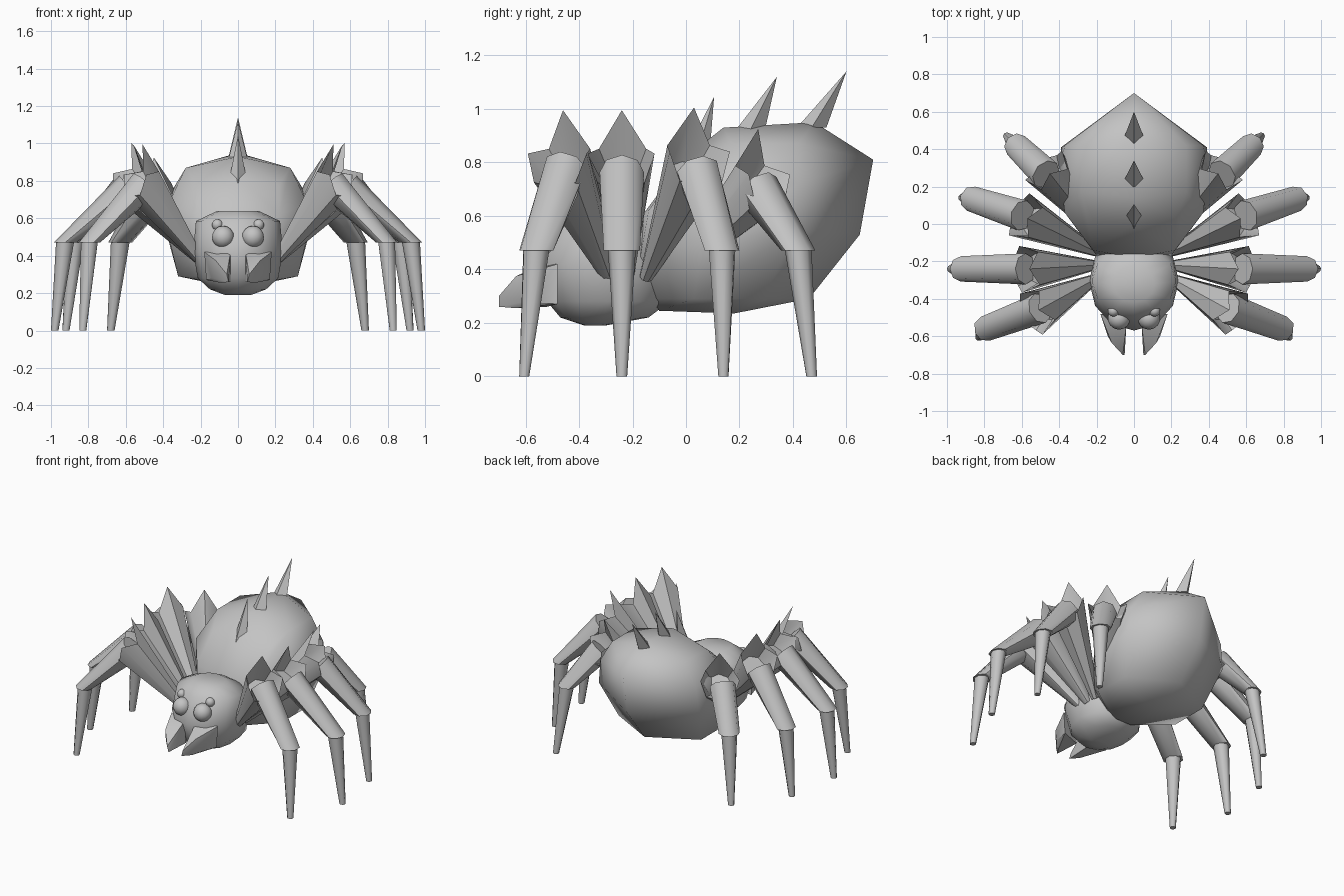
import bpy, bmesh, math
from mathutils import Vector

cube = bpy.data.objects.get("Cube")
if cube:
    bpy.data.objects.remove(cube)

GREY = (0.55, 0.55, 0.55, 1.0)
grey = bpy.data.materials.new("plain_grey")
grey.use_nodes = True
grey.diffuse_color = GREY
grey.node_tree.nodes["Principled BSDF"].inputs["Base Color"].default_value = GREY
X, Y, UP = Vector((1, 0, 0)), Vector((0, 1, 0)), Vector((0, 0, 1))


def finish(bm, name, angle):
    """Turn a bmesh into a shaded object."""
    bmesh.ops.recalc_face_normals(bm, faces=bm.faces[:])
    mesh = bpy.data.meshes.new(name)
    bm.to_mesh(mesh)
    bm.free()
    mesh.materials.append(grey)
    obj = bpy.data.objects.new(name, mesh)
    bpy.context.collection.objects.link(obj)
    bpy.ops.object.select_all(action='DESELECT')
    obj.select_set(True)
    bpy.context.view_layer.objects.active = obj
    bpy.ops.object.shade_smooth_by_angle(angle=math.radians(angle))


def hull(name, points, angle):
    """Wrap a closed skin around a set of points."""
    bm = bmesh.new()
    for p in points:
        bm.verts.new(p)
    out = bmesh.ops.convex_hull(bm, input=bm.verts[:])
    spare = {v for v in out["geom_interior"] + out["geom_unused"]
             if isinstance(v, bmesh.types.BMVert) and not v.link_faces}
    bmesh.ops.delete(bm, geom=list(spare), context='VERTS')
    finish(bm, name, angle)


def loft(name, rings, angle):
    """Skin equal rings of points and cap both ends."""
    bm = bmesh.new()
    loops = [[bm.verts.new(p) for p in ring] for ring in rings]
    n = len(loops[0])
    for a, b in zip(loops, loops[1:]):
        for i in range(n):
            j = (i + 1) % n
            bm.faces.new((a[i], a[j], b[j], b[i]))
    bm.faces.new(loops[0])
    bm.faces.new(loops[-1])
    finish(bm, name, angle)


def ring(centre, u, v, ru, rv, n):
    steps = [2 * math.pi * i / n for i in range(n)]
    return [centre + u * ru * math.cos(t) + v * rv * math.sin(t) for t in steps]


def frame(start, end):
    """Direction of a limb, its sideways axis and its upper side."""
    axis = (end - start).normalized()
    across = axis.cross(UP).normalized()
    return axis, across, across.cross(axis)


# Abdomen: six-sided cage, pointed at the rear
abdomen = [
    (0, .48, .95), (0, .14, .93), (0, 0, .82), (0, .70, .81), (0, .65, .53),
    (.28, .17, .87), (.28, .42, .87),
    (.37, .42, .72), (.39, .41, .55), (.40, .28, .62),
    (.37, .06, .68), (.37, .06, .50), (.22, -.14, .62), (.20, -.17, .45),
    (0, -.18, .58), (.22, .03, .78), (.32, .29, .29), (.32, .03, .29),
    (0, .46, .29), (.10, -.13, .29), (.06, .18, .235), (.06, -.10, .245),
]
hull("abdomen", [(s * x, y, z) for x, y, z in abdomen for s in (1, -1)], 75)

# Head: stacked rings given as height, half width, front and back
head = []
for z, w, front, back in [(.64, .11, -.42, -.22), (.585, .225, -.49, -.12),
                          (.42, .24, -.57, -.04), (.28, .215, -.52, -.06),
                          (.22, .15, -.47, -.14), (.19, .07, -.38, -.30)]:
    middle = Vector((0, (front + back) / 2, z))
    head += ring(middle, X, Y, w, (back - front) / 2, 12)
hull("head", head, 60)

# Back spikes: four-sided, leaning to the rear
for label, base, tip in [("front", (0, .03, .79), (0, .105, 1.045)),
                         ("middle", (0, .24, .92), (0, .34, 1.12)),
                         ("rear", (0, .47, .93), (0, .60, 1.14))]:
    spike = ring(Vector(base), X, Y, .05, .055, 4) + [Vector(tip)]
    hull(label + "_back_spike", spike, 20)

# Leg joints: hip, crown, knee, ankle, toe
LEGS = {
    "first": ((.20, -.29, .37), (.51, -.46, .78), (.515, -.455, .765),
              (.795, -.56, .47), (.83, -.605, 0)),
    "second": ((.20, -.22, .37), (.56, -.24, .78), (.595, -.24, .75),
               (.925, -.24, .47), (.98, -.24, 0)),
    "third": ((.20, -.15, .37), (.57, .03, .79), (.61, .05, .75),
              (.87, .135, .47), (.92, .14, 0)),
    "fourth": ((.20, -.05, .37), (.45, .27, .71), (.48, .275, .69),
               (.63, .42, .47), (.68, .47, 0)),
}
# How far each crown point reaches past its centre
CROWN = (0, .02, .07, 0, .02, 0, .07, .02)
CHELICERA = [(.04, -.53, .42), (.18, -.48, .42), (.04, -.52, .26),
             (.17, -.48, .27), (.12, -.635, .375), (.14, -.60, .28),
             (.06, -.70, .30), (.05, -.70, .26), (.09, -.64, .255)]

for side, s in (("left", 1), ("right", -1)):
    # Eyes
    for label, place, r in [("large", (.08, -.505, .50), .06),
                            ("small", (.11, -.465, .565), .03)]:
        bm = bmesh.new()
        bmesh.ops.create_uvsphere(bm, u_segments=14, v_segments=8, radius=r)
        bmesh.ops.translate(bm, verts=bm.verts[:],
                            vec=(s * place[0], place[1], place[2]))
        finish(bm, f"{side}_{label}_eye", 60)

    # Fangs
    hull(side + "_fang", [(s * x, y, z) for x, y, z in CHELICERA], 35)

    for label, joints in LEGS.items():
        hip, top, knee, ankle, toe = [Vector((s * x, y, z)) for x, y, z in joints]
        name = f"{side}_{label}_leg"

        # Thigh: widening cone, hollow at the knee, with a jagged crown
        axis, across, lift = frame(hip, top)
        crown = [p + axis * reach for p, reach in
                 zip(ring(top, lift, across, .12, .125, 8), CROWN)]
        crown[0] = top + UP * .215
        loft(name + "_thigh", [ring(hip, lift, across, .025, .025, 8), crown,
                               ring(top - axis * .06, lift, across, .08, .08, 8)], 40)

        # Shin: tapered tube cut level at the ankle
        axis, across, lift = frame(knee, ankle)
        outward = UP.cross(across)
        loft(name + "_shin", [ring(knee - axis * .02, lift, across, .085, .083, 8),
                              ring(ankle, outward, across, .06, .068, 8)], 50)

        # Foot: slim spike down to the ground
        loft(name + "_foot", [ring(ankle, outward, across, .048, .052, 8),
                              ring(toe, outward, across, .02, .02, 8)], 50)
